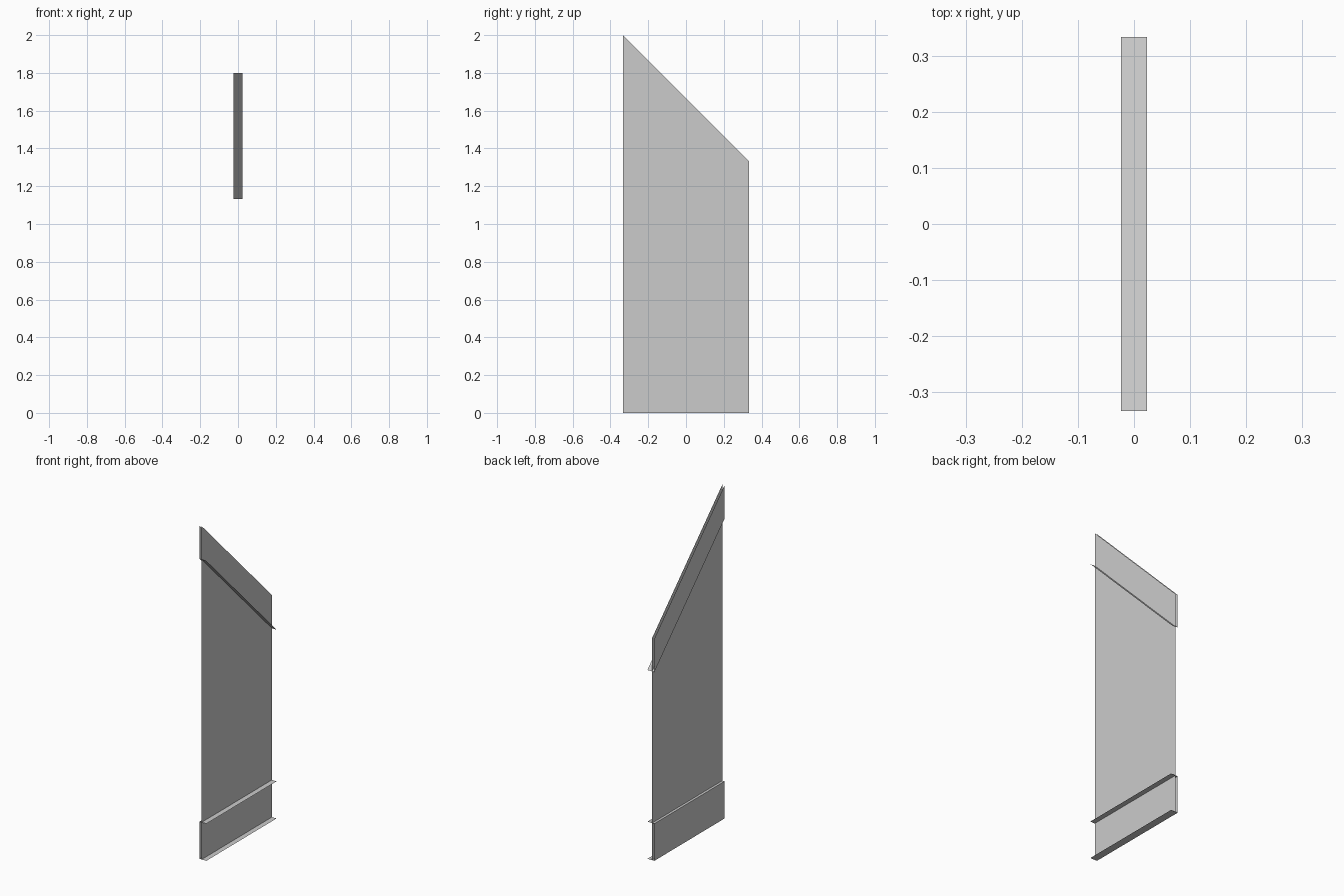
import bpy

if "Cube" in bpy.data.objects:
    bpy.data.objects.remove(bpy.data.objects["Cube"])

# Overall dimensions
HALF_DEPTH = 0.333
HALF_WIDTH = 0.023
PANEL_X = -0.008
FRONT_TOP, BACK_TOP = 2.0, 1.333
TOP_BAND, BOTTOM_BAND = 0.2, 0.223

grey = bpy.data.materials.new("light grey")
grey.use_nodes = True
colour = (0.6, 0.6, 0.6, 1)
grey.diffuse_color = colour
grey.node_tree.nodes["Principled BSDF"].inputs["Base Color"].default_value = colour


def sheet(name, corners):
    """Single flat four-sided sheet."""
    mesh = bpy.data.meshes.new(name)
    mesh.from_pydata(corners, [], [range(len(corners))])
    mesh.materials.append(grey)
    obj = bpy.data.objects.new(name, mesh)
    bpy.context.collection.objects.link(obj)
    return obj


def upright(name, x, low, high):
    """Sheet facing sideways; low and high are (front z, back z)."""
    f, b = -HALF_DEPTH, HALF_DEPTH
    sheet(name, [(x, f, low[0]), (x, b, low[1]), (x, b, high[1]), (x, f, high[0])])


def ledge(name, front_z, back_z):
    """Narrow sheet running from front to back across the full width."""
    w, d = HALF_WIDTH, HALF_DEPTH
    sheet(name, [(-w, -d, front_z), (w, -d, front_z), (w, d, back_z), (-w, d, back_z)])


top = (FRONT_TOP, BACK_TOP)
top_low = (FRONT_TOP - TOP_BAND, BACK_TOP - TOP_BAND)
ground = (0, 0)
bottom_high = (BOTTOM_BAND, BOTTOM_BAND)

# Main board and the bands fixed to its outer side
upright("main_panel", PANEL_X, ground, top)
upright("top_band", -HALF_WIDTH, top_low, top)
upright("bottom_band", -HALF_WIDTH, ground, bottom_high)

# Ledges crossing the board
ledge("sloped_ledge", *top_low)
ledge("lower_ledge", *bottom_high)
ledge("base_ledge", *ground)
